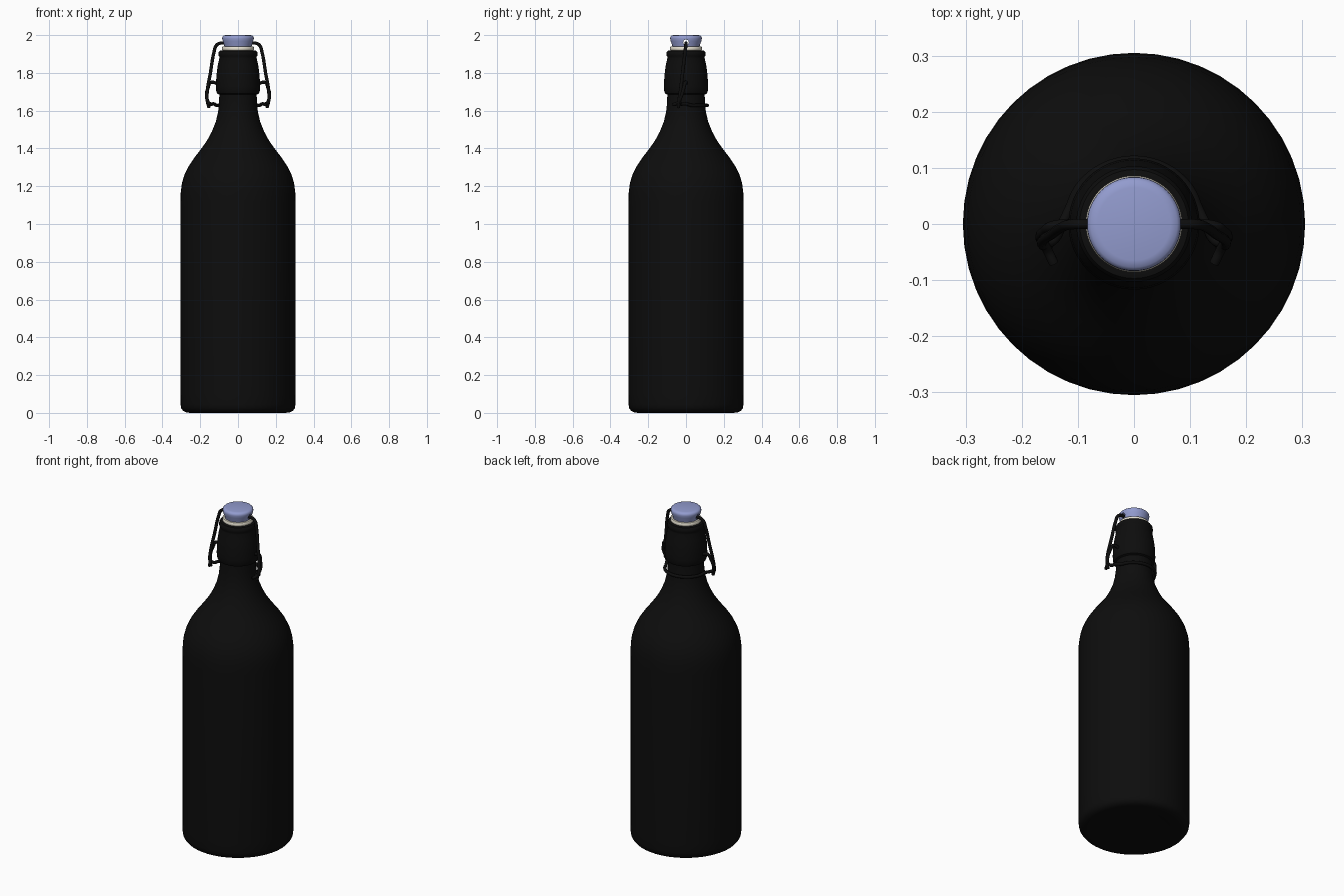
import bpy, bmesh, math
from math import sin, cos, radians

if "Cube" in bpy.data.objects:
    bpy.data.objects.remove(bpy.data.objects["Cube"])


def material(name, rgb):
    m = bpy.data.materials.new(name)
    m.diffuse_color = (*rgb, 1)
    m.use_nodes = True
    m.node_tree.nodes["Principled BSDF"].inputs["Base Color"].default_value = m.diffuse_color
    return m


BLACK = material("dark_glass", (0.004, 0.004, 0.004))
WIRE = material("dark_wire", (0.004, 0.004, 0.004))
BLUE = material("blue_stopper", (0.29, 0.33, 0.62))
CREAM = material("cream_rubber", (0.80, 0.76, 0.64))


def lathe(name, profile, mat, steps=48):
    """Spin an (r, z) profile that starts and ends on the axis."""
    bm = bmesh.new()
    verts = [bm.verts.new((r, 0, z)) for r, z in profile]
    edges = [bm.edges.new(p) for p in zip(verts, verts[1:])]
    bmesh.ops.spin(bm, geom=verts + edges, cent=(0, 0, 0), axis=(0, 0, 1),
                   angle=2 * math.pi, steps=steps)
    bmesh.ops.remove_doubles(bm, verts=bm.verts, dist=1e-5)
    bmesh.ops.recalc_face_normals(bm, faces=bm.faces)
    me = bpy.data.meshes.new(name)
    bm.to_mesh(me)
    bm.free()
    me.materials.append(mat)
    ob = bpy.data.objects.new(name, me)
    bpy.context.collection.objects.link(ob)
    activate(ob)
    bpy.ops.object.shade_smooth_by_angle(angle=radians(40))
    return ob


def activate(ob):
    bpy.ops.object.select_all(action='DESELECT')
    ob.select_set(True)
    bpy.context.view_layer.objects.active = ob


def wire(name, points, radius=0.009, cyclic=False):
    """Round wire through the points, turned into a mesh."""
    cu = bpy.data.curves.new(name, 'CURVE')
    cu.dimensions = '3D'
    cu.bevel_depth = radius
    cu.bevel_resolution = 3
    cu.use_fill_caps = True
    cu.resolution_u = 6
    sp = cu.splines.new('BEZIER')
    sp.bezier_points.add(len(points) - 1)
    for bp, p in zip(sp.bezier_points, points):
        bp.co = p
        bp.handle_left_type = bp.handle_right_type = 'AUTO'
    sp.use_cyclic_u = cyclic
    cu.materials.append(WIRE)
    ob = bpy.data.objects.new(name, cu)
    bpy.context.collection.objects.link(ob)
    activate(ob)
    bpy.ops.object.convert(target='MESH')
    bpy.ops.object.shade_smooth_by_angle(angle=radians(40))
    return bpy.context.object


# Bottle: base, body, shoulder, neck, collar and lip
lathe("bottle", [
    (0, 0.012), (0.20, 0.008), (0.25, 0.0), (0.272, 0.002), (0.29, 0.010),
    (0.301, 0.025), (0.304, 0.045), (0.305, 0.10), (0.305, 1.12),
    (0.303, 1.17), (0.297, 1.215), (0.284, 1.26), (0.262, 1.305),
    (0.232, 1.35), (0.197, 1.395), (0.165, 1.44), (0.138, 1.49),
    (0.118, 1.54), (0.106, 1.59), (0.100, 1.64), (0.099, 1.685),
    (0.110, 1.69), (0.116, 1.705), (0.117, 1.73), (0.114, 1.79),
    (0.107, 1.84), (0.099, 1.877), (0.099, 1.885), (0.103, 1.892),
    (0.103, 1.908), (0.097, 1.917), (0.085, 1.919), (0, 1.919)], BLACK)

# Rubber gasket
lathe("gasket", [(0, 1.915), (0.078, 1.915), (0.085, 1.922), (0.086, 1.931),
                 (0.082, 1.939), (0, 1.941)], CREAM)

# Stopper, with a cross hole for the wire
stopper = lathe("stopper", [(0, 1.935), (0.071, 1.935), (0.074, 1.948),
                            (0.081, 1.968), (0.084, 1.982), (0.083, 1.991),
                            (0.077, 1.997), (0.065, 2.0), (0, 2.0)], BLUE)
bpy.ops.mesh.primitive_cylinder_add(vertices=16, radius=0.015, depth=0.4,
                                    location=(0, 0, 1.962),
                                    rotation=(0, radians(90), 0))
cutter = bpy.context.object
cutter.name = "hole_cutter"
cutter.hide_render = True
mod = stopper.modifiers.new("hole", 'BOOLEAN')
mod.object = cutter
mod.solver = 'EXACT'
activate(stopper)
bpy.ops.object.modifier_apply(modifier=mod.name)
bpy.data.objects.remove(cutter)

for side, s in (("left", -1), ("right", 1)):
    # Bail arm: from the stopper down to a hook at the lever
    wire(side + "_bail_arm", [
        (s * 0.062, 0, 1.957), (s * 0.095, 0, 1.957), (s * 0.115, -0.001, 1.945),
        (s * 0.127, -0.005, 1.91), (s * 0.146, -0.018, 1.80),
        (s * 0.163, -0.030, 1.70), (s * 0.163, -0.037, 1.655),
        (s * 0.153, -0.040, 1.615)])
    # Pivot arm: out of the collar, curling down to a hook
    wire(side + "_pivot_arm", [
        (s * 0.105, 0, 1.738), (s * 0.122, 0, 1.748), (s * 0.146, -0.004, 1.748),
        (s * 0.159, -0.012, 1.72), (s * 0.167, -0.024, 1.68),
        (s * 0.155, -0.045, 1.64), (s * 0.143, -0.070, 1.632)])

# Lever: wire running round the back of the neck, ends bent at the hooks
arc = [(0.118 * cos(radians(a)), 0.113 * sin(radians(a)), 1.628)
       for a in range(15, 166, 15)]
ends = [(0.166, -0.034, 1.648), (0.145, -0.030, 1.636), (0.128, 0.0, 1.636)]
wire("lever", ends + arc + [(-x, y, z) for x, y, z in reversed(ends)])
